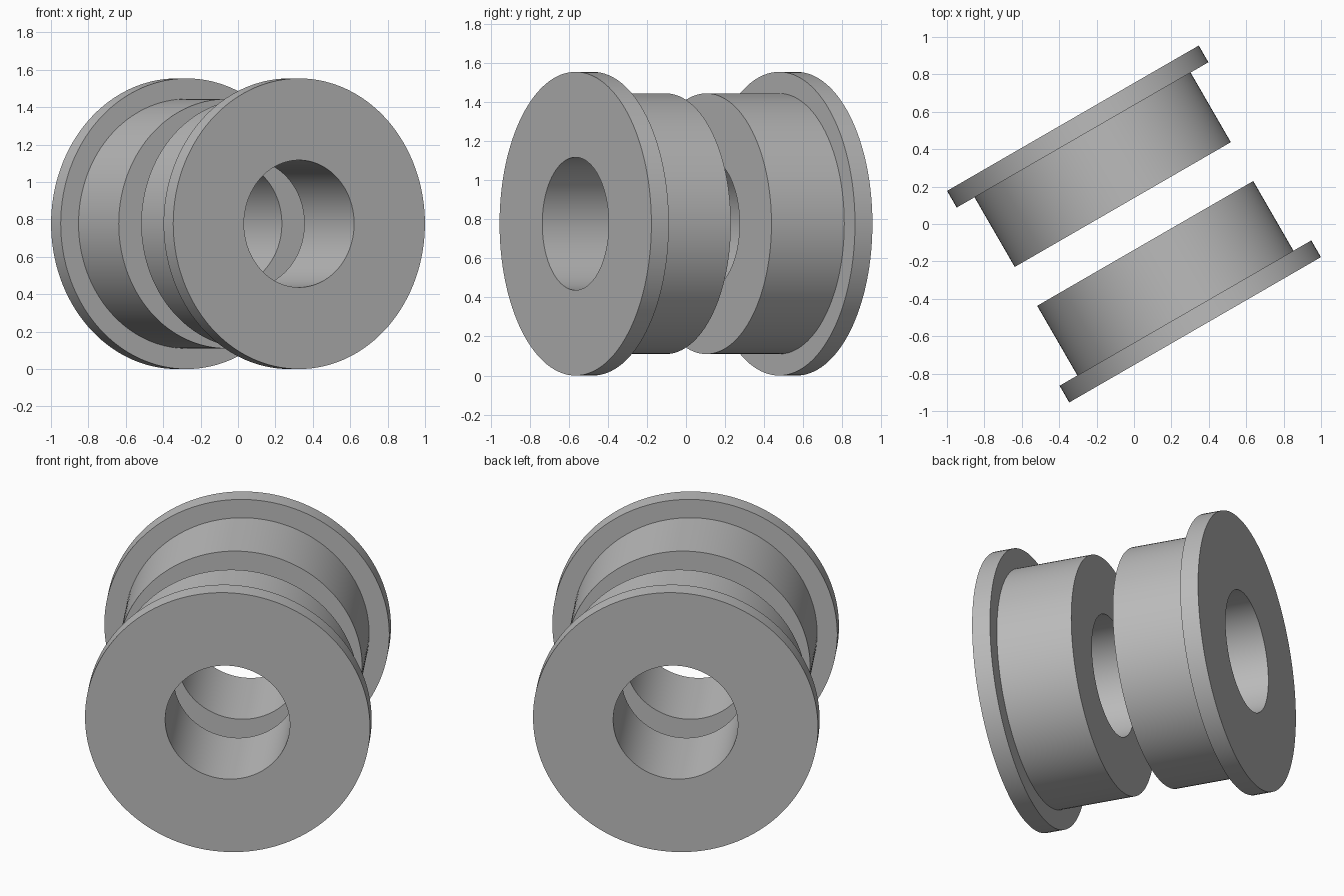
import bpy, bmesh, math
from mathutils import Matrix, Vector

cube = bpy.data.objects.get("Cube")
if cube:
    bpy.data.objects.remove(cube, do_unlink=True)

SEGMENTS = 128
FLANGE_R, BODY_R, BORE_R = 0.777, 0.667, 0.34
INNER, SHOULDER, OUTER = 0.12, 0.55, 0.653   # distances along the shared axis

grey = bpy.data.materials.new("plain_grey")
grey.use_nodes = True
colour = (0.5, 0.5, 0.5, 1)
grey.diffuse_color = colour
grey.node_tree.nodes["Principled BSDF"].inputs["Base Color"].default_value = colour


def flanged_bushing(name, turn):
    """Spin a closed half-section around the axis, then lay it on its side."""
    section = [(BORE_R, INNER), (BODY_R, INNER), (BODY_R, SHOULDER),
               (FLANGE_R, SHOULDER), (FLANGE_R, OUTER), (BORE_R, OUTER)]
    bm = bmesh.new()
    verts = [bm.verts.new((r, 0, h)) for r, h in section]
    edges = [bm.edges.new((v, verts[i - 1])) for i, v in enumerate(verts)]
    bmesh.ops.spin(bm, geom=verts + edges, cent=(0, 0, 0), axis=(0, 0, 1),
                   angle=math.tau, steps=SEGMENTS, use_merge=True)
    bmesh.ops.remove_doubles(bm, verts=bm.verts, dist=1e-4)
    bmesh.ops.recalc_face_normals(bm, faces=bm.faces)
    # Local z becomes the horizontal axis pointing to the front
    bm.transform(Matrix.Translation(Vector((0, 0, FLANGE_R)))
                 @ Matrix.Rotation(math.radians(turn), 4, 'Z')
                 @ Matrix.Rotation(math.radians(90), 4, 'X'))
    mesh = bpy.data.meshes.new(name)
    bm.to_mesh(mesh)
    bm.free()
    mesh.materials.append(grey)
    obj = bpy.data.objects.new(name, mesh)
    bpy.context.collection.objects.link(obj)
    bpy.ops.object.select_all(action='DESELECT')
    obj.select_set(True)
    bpy.context.view_layer.objects.active = obj
    bpy.ops.object.shade_smooth_by_angle(angle=math.radians(30))


# Two identical bushings, back to back with a gap
flanged_bushing("front_bushing", 30)
flanged_bushing("rear_bushing", 210)
